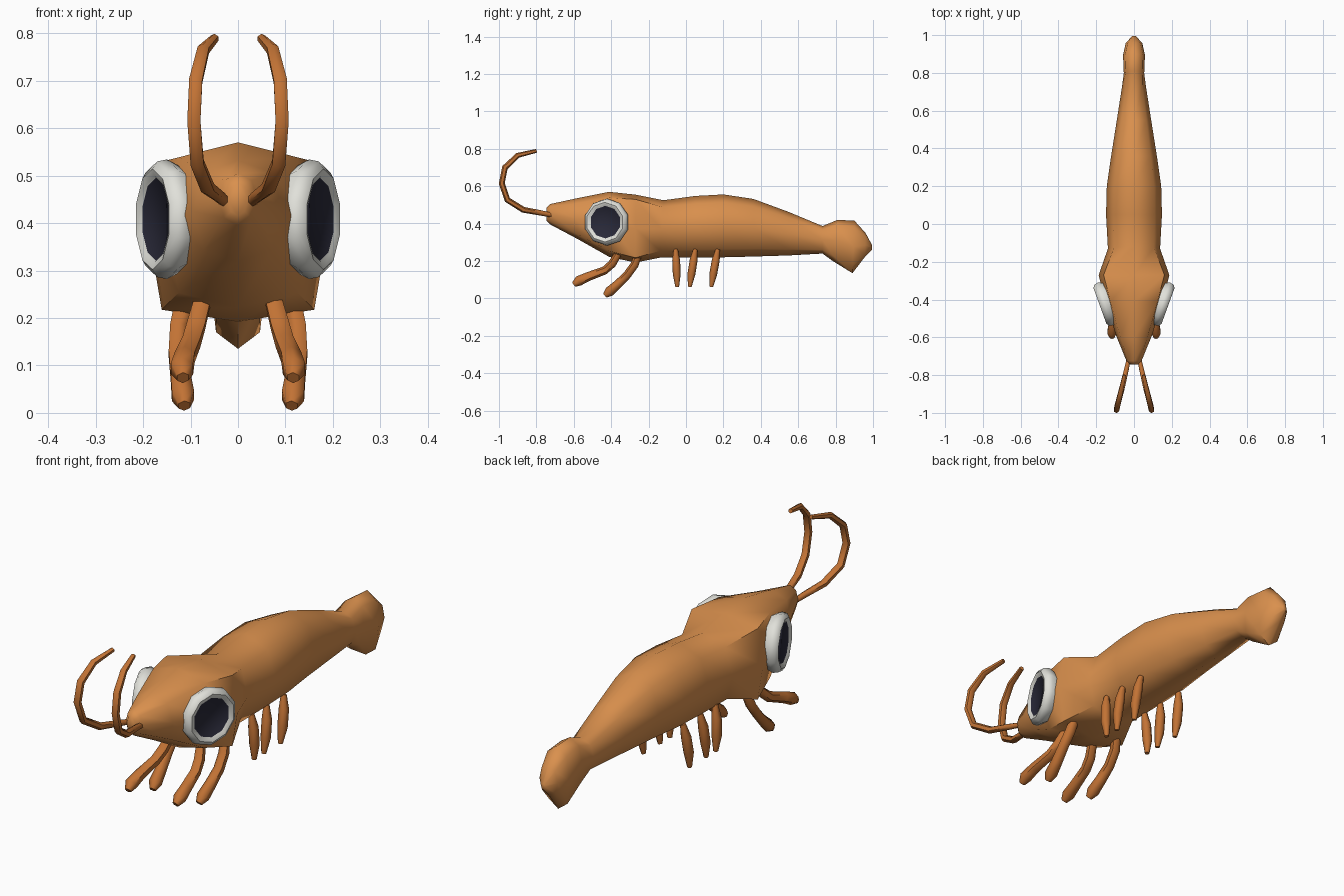
import bpy, bmesh, math
from mathutils import Vector, Matrix

if "Cube" in bpy.data.objects:
    bpy.data.objects.remove(bpy.data.objects["Cube"])


def material(name, rgb):
    m = bpy.data.materials.new(name)
    m.diffuse_color = (*rgb, 1)
    m.use_nodes = True
    m.node_tree.nodes["Principled BSDF"].inputs["Base Color"].default_value = m.diffuse_color
    return m


SHELL = material("shell orange", (0.70, 0.28, 0.075))
LIMB = material("limb orange", (0.54, 0.17, 0.035))
WHITE = material("eye white", (0.75, 0.75, 0.70))
DARK = material("pupil dark", (0.022, 0.022, 0.040))


def loft(name, rings, mats, angle=60):
    """Skin a list of equal vertex rings and close both ends."""
    bm = bmesh.new()
    loops = [[bm.verts.new(p) for p in r] for r in rings]
    n = len(loops[0])
    for a, b in zip(loops, loops[1:]):
        for i in range(n):
            j = (i + 1) % n
            bm.faces.new((a[i], a[j], b[j], b[i]))
    bm.faces.new(loops[0][::-1])
    bm.faces.new(loops[-1])
    bmesh.ops.recalc_face_normals(bm, faces=bm.faces)
    me = bpy.data.meshes.new(name)
    bm.to_mesh(me)
    bm.free()
    for m in mats:
        me.materials.append(m)
    ob = bpy.data.objects.new(name, me)
    bpy.context.collection.objects.link(ob)
    bpy.ops.object.select_all(action='DESELECT')
    ob.select_set(True)
    bpy.context.view_layer.objects.active = ob
    bpy.ops.object.shade_smooth_by_angle(angle=math.radians(angle))
    return ob


def body_ring(yt, zt, yb, zb, w, cx, cz):
    """Eight-sided section from its top point, bottom point and half width."""
    shape = [(0, 1), (cx, cz), (1, 0), (cx, -cz), (0, -1), (-cx, -cz), (-1, 0), (-cx, cz)]
    top, bottom = Vector((0, yt, zt)), Vector((0, yb, zb))
    mid, half = (top + bottom) / 2, (top - bottom) / 2
    return [mid + half * v + Vector((w * u, 0, 0)) for u, v in shape]


# Head, abdomen and tail fan in one skin: top y, z, bottom y, z, width, squareness
sections = [
    (-0.745, 0.485, -0.745, 0.415, 0.020, 0.72, 0.72),
    (-0.725, 0.505, -0.725, 0.395, 0.040, 0.72, 0.72),
    (-0.60, 0.532, -0.58, 0.318, 0.095, 0.76, 0.76),
    (-0.41, 0.570, -0.41, 0.222, 0.152, 0.82, 0.82),
    (-0.27, 0.555, -0.27, 0.192, 0.187, 0.86, 0.86),
    (-0.12, 0.525, -0.14, 0.218, 0.138, 0.76, 0.76),
    (0.05, 0.548, 0.05, 0.218, 0.148, 0.74, 0.74),
    (0.20, 0.556, 0.20, 0.220, 0.144, 0.74, 0.74),
    (0.36, 0.532, 0.36, 0.224, 0.121, 0.73, 0.73),
    (0.55, 0.462, 0.55, 0.230, 0.091, 0.72, 0.72),
    (0.73, 0.387, 0.73, 0.240, 0.063, 0.72, 0.72),
    (0.81, 0.420, 0.785, 0.200, 0.054, 0.80, 0.75),
    (0.90, 0.416, 0.89, 0.135, 0.058, 0.80, 0.75),
    (0.96, 0.350, 0.955, 0.220, 0.044, 0.75, 0.75),
    (0.995, 0.285, 0.995, 0.260, 0.010, 0.70, 0.70),
]
loft("body", [body_ring(*s) for s in sections], [SHELL])


def tube(name, path, radii, sides=6):
    pts = [Vector(p) for p in path]
    rings = []
    for i, p in enumerate(pts):
        t = (pts[min(i + 1, len(pts) - 1)] - pts[max(i - 1, 0)]).normalized()
        u = t.cross(Vector((1, 0, 0))).normalized()
        v = t.cross(u)
        rings.append([p + radii[i] * (u * math.cos(a) + v * math.sin(a))
                      for a in (k * math.tau / sides for k in range(sides))])
    return loft(name, rings, [LIMB])


def eye(name, s):
    """Rounded white rim around a flat dark pupil, turned slightly forward."""
    tilt = math.radians(20)
    normal = Vector((math.cos(tilt), -math.sin(tilt), 0))
    along = Vector((math.sin(tilt), math.cos(tilt), 0))
    centre = Vector((0.170, -0.430, 0.408))
    profile = [(0.112, -0.050), (0.126, -0.022), (0.122, 0.0),
               (0.106, 0.011), (0.090, 0.006), (0.087, 0.003)]
    rings = []
    for r, d in profile:
        ring = []
        for k in range(10):
            a = (k + 0.5) * math.tau / 10
            p = centre + normal * d + along * (r * math.cos(a))
            p.z += r * math.sin(a)
            ring.append(Vector((s * p.x, p.y, p.z)))
        rings.append(ring)
    ob = loft(name, rings, [WHITE, DARK], 50)
    ob.data.polygons[-1].material_index = 1  # pupil cap


antenna = [(0.028, -0.715, 0.445), (0.040, -0.77, 0.456), (0.064, -0.87, 0.474),
           (0.086, -0.955, 0.527), (0.093, -0.985, 0.615), (0.089, -0.968, 0.700),
           (0.073, -0.900, 0.765), (0.050, -0.800, 0.789)]
front_leg = [(0.075, -0.365, 0.235), (0.088, -0.395, 0.185), (0.098, -0.435, 0.150),
             (0.112, -0.520, 0.118), (0.118, -0.575, 0.093), (0.116, -0.600, 0.074)]
rear_leg = [(0.115, -0.255, 0.235), (0.124, -0.275, 0.180), (0.127, -0.315, 0.125),
            (0.121, -0.365, 0.075), (0.116, -0.410, 0.036), (0.113, -0.433, 0.015)]
leg_radii = [0.020, 0.022, 0.022, 0.024, 0.027, 0.014]

for side, s in (("right", 1), ("left", -1)):
    def flip(path):
        return [(s * x, y, z) for x, y, z in path]

    eye(f"{side}_eye", s)
    tube(f"{side}_antenna", flip(antenna),
         [0.012, 0.014, 0.016, 0.016, 0.016, 0.016, 0.014, 0.010])
    tube(f"{side}_front_leg", flip(front_leg), leg_radii)
    tube(f"{side}_rear_leg", flip(rear_leg), leg_radii)
    # Swimming legs under the abdomen
    for i, (y, lean) in enumerate([(-0.055, 0.008), (0.050, -0.030), (0.170, -0.035)]):
        path = [(0.104, y, 0.262), (0.112, y + lean * 0.3, 0.205),
                (0.115, y + lean * 0.7, 0.130), (0.112, y + lean, 0.062)]
        tube(f"{side}_swimming_leg_{i + 1}", flip(path), [0.012, 0.021, 0.021, 0.010])
